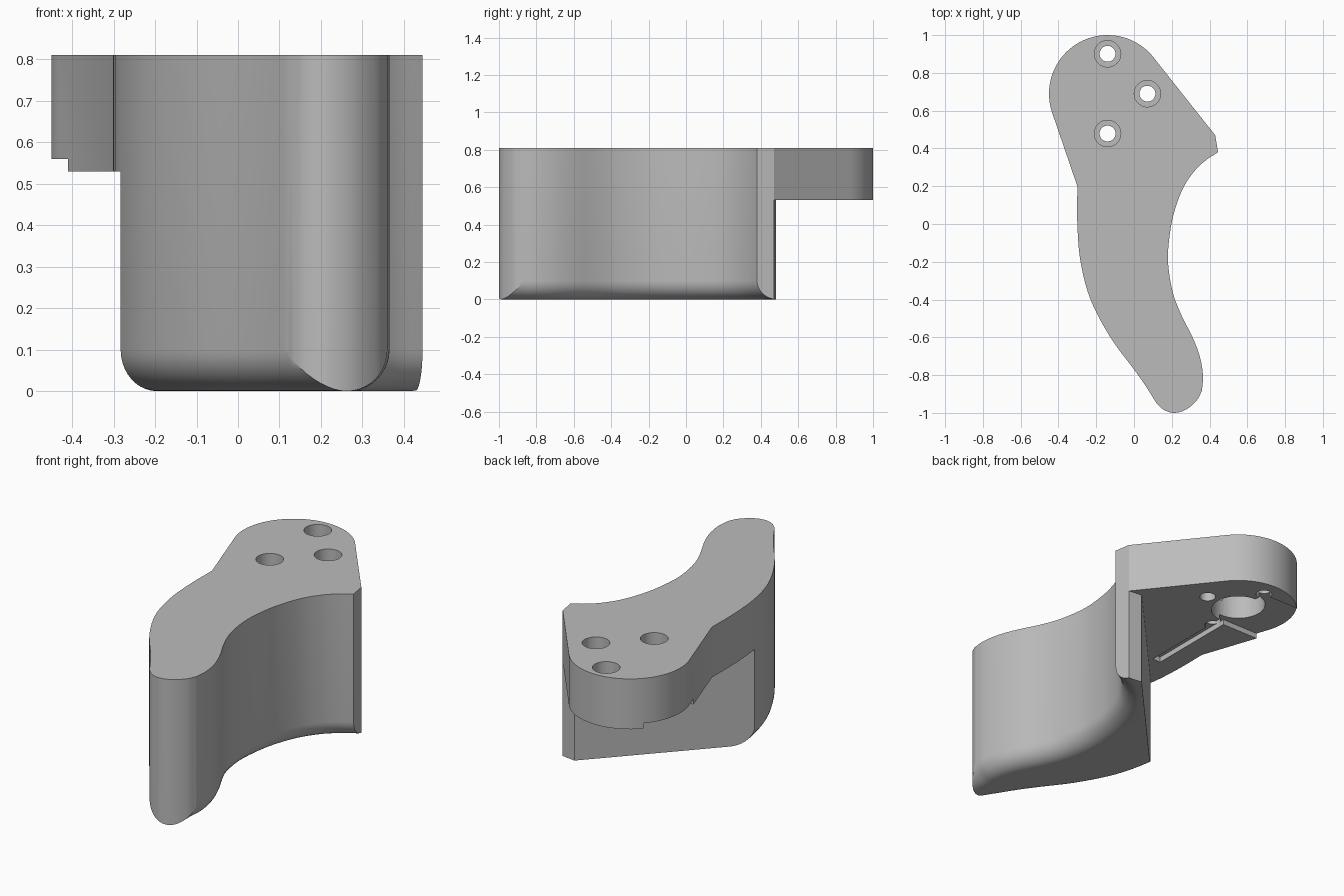
import bpy, bmesh, math
from mathutils import Vector

if "Cube" in bpy.data.objects:
    bpy.data.objects.remove(bpy.data.objects["Cube"], do_unlink=True)

TOP, FLANGE, FILLET = 0.81, 0.53, 0.1
LOBE, LOBE_R = Vector((-0.14, 0.69)), 0.31

grey = bpy.data.materials.new("plain grey")
grey.use_nodes = True
grey.diffuse_color = (0.5, 0.5, 0.5, 1)
grey.node_tree.nodes["Principled BSDF"].inputs["Base Color"].default_value = (0.5, 0.5, 0.5, 1)


def finish(name, bm):
    bmesh.ops.recalc_face_normals(bm, faces=bm.faces)
    mesh = bpy.data.meshes.new(name)
    bm.to_mesh(mesh)
    bm.free()
    mesh.materials.append(grey)
    obj = bpy.data.objects.new(name, mesh)
    bpy.context.collection.objects.link(obj)
    return obj


def prism(name, points, z0, z1):
    bm = bmesh.new()
    base = bm.faces.new([bm.verts.new((p[0], p[1], z0)) for p in points])
    out = bmesh.ops.extrude_face_region(bm, geom=[base])
    for v in out["geom"]:
        if isinstance(v, bmesh.types.BMVert):
            v.co.z = z1
    return finish(name, bm)


def arc(centre, r, a0, a1, n):
    steps = [math.radians(a0 + (a1 - a0) * i / n) for i in range(n + 1)]
    return [Vector((centre[0] + r * math.cos(a), centre[1] + r * math.sin(a))) for a in steps]


def disc(name, centre, r, z0, z1):
    return prism(name, arc(centre, r, 0, 360, 40)[:-1], z0, z1)


def spline(points, n=5):
    """Smooth curve through the points."""
    p = [Vector(q) for q in points]
    p = [2 * p[0] - p[1]] + p + [2 * p[-1] - p[-2]]
    out = []
    for a, b, c, d in zip(p, p[1:], p[2:], p[3:]):
        for i in range(n):
            t = i / n
            out.append(0.5 * (2 * b + (c - a) * t + (2 * a - 5 * b + 4 * c - d) * t * t
                              + (3 * b - a - 3 * c + d) * t ** 3))
    return out + [p[-2]]


def fillet_cutter(name, path):
    """Sweep the waste outside a rounded lower edge; the part lies left of the path."""
    section = [(FILLET - FILLET * math.cos(a), FILLET - FILLET * math.sin(a))
               for a in [math.pi / 2 * i / 10 for i in range(11)]]
    section += [(FILLET, -0.05), (-0.05, -0.05), (-0.05, FILLET)]
    bm = bmesh.new()
    rings = []
    for i, p in enumerate(path):
        t = (path[min(i + 1, len(path) - 1)] - path[max(i - 1, 0)]).normalized()
        n = Vector((-t.y, t.x))
        rings.append([bm.verts.new((p.x + n.x * d, p.y + n.y * d, z)) for d, z in section])
    k = len(section)
    for a, b in zip(rings, rings[1:]):
        for j in range(k):
            bm.faces.new((a[j], a[(j + 1) % k], b[(j + 1) % k], b[j]))
    bm.faces.new(rings[0])
    bm.faces.new(rings[-1])
    return finish(name, bm)


def cut(obj, cutter):
    cutter.hide_render = True
    mod = obj.modifiers.new("cut", "BOOLEAN")
    mod.operation, mod.solver, mod.object = "DIFFERENCE", "EXACT", cutter
    bpy.context.view_layer.objects.active = obj
    bpy.ops.object.modifier_apply(modifier=mod.name)
    bpy.data.objects.remove(cutter, do_unlink=True)


# Outline curves, running counter-clockwise
outer = spline([(-0.3, 0.2), (-0.3, 0), (-0.283, -0.2), (-0.23, -0.4), (-0.125, -0.6),
                (0, -0.77), (0.06, -0.855), (0.12, -0.95)])
tip = spline([(0.12, -0.95), (0.16, -0.985), (0.215, -1), (0.28, -0.98), (0.335, -0.93),
              (0.36, -0.88)])
inner = spline([(0.36, -0.88), (0.365, -0.8), (0.348, -0.7), (0.31, -0.6), (0.25, -0.48),
                (0.205, -0.36), (0.18, -0.2), (0.19, -0.05), (0.215, 0.07), (0.26, 0.19),
                (0.32, 0.28), (0.38, 0.337), (0.445, 0.38)])
lobe = arc(LOBE, LOBE_R, 37, 199, 40)

# Full-height handle and mounting lobe
handle = prism("curved_handle", outer + tip[1:] + inner[1:] + [Vector((0.43, 0.47))] + lobe, 0, TOP)

# Clear the space under the mounting flange
cut(handle, prism("flange_clearance", [(-0.283, -0.2), (0.35, 0.48), (0.43, 0.47), (0.6, 0.46),
                                       (0.6, 1.2), (-0.7, 1.2), (-0.7, -0.2)], -0.2, FLANGE))

# Rounded lower edges, running straight out past the tip and the corner
tail_run = outer[-1] + (outer[-1] - outer[-2]).normalized() * 0.15
cut(handle, fillet_cutter("outer_fillet", outer + [tail_run]))
corner_run = inner[-1] + (inner[-1] - inner[-2]).normalized() * 0.15
cut(handle, fillet_cutter("inner_fillet", [Vector((0.365, -1.1))] + inner + [corner_run]))

# Round socket, side recess and narrow channel under the flange
cut(handle, prism("side_recess", [(-0.7, 0.52), (-0.14, 0.52), (-0.14, 0.9), (-0.7, 0.9)],
                  0.4, FLANGE + 0.03))
cut(handle, prism("cable_channel", [(-0.18, 0), (-0.13, 0), (-0.13, 0.65), (-0.18, 0.65)],
                  0.4, FLANGE + 0.03))
cut(handle, disc("socket", LOBE, 0.142, 0.4, 0.72))

# Three counterbored screw holes
for i in range(3):
    centre = LOBE + Vector((math.sin(i * math.pi / 2), math.cos(i * math.pi / 2))) * 0.211
    cut(handle, disc("screw_hole", centre, 0.042, 0.3, 1))
    cut(handle, disc("counterbore", centre, 0.07, 0.65, 1))

bpy.ops.object.select_all(action="DESELECT")
handle.select_set(True)
bpy.context.view_layer.objects.active = handle
bpy.ops.object.shade_smooth_by_angle(angle=math.radians(25))
